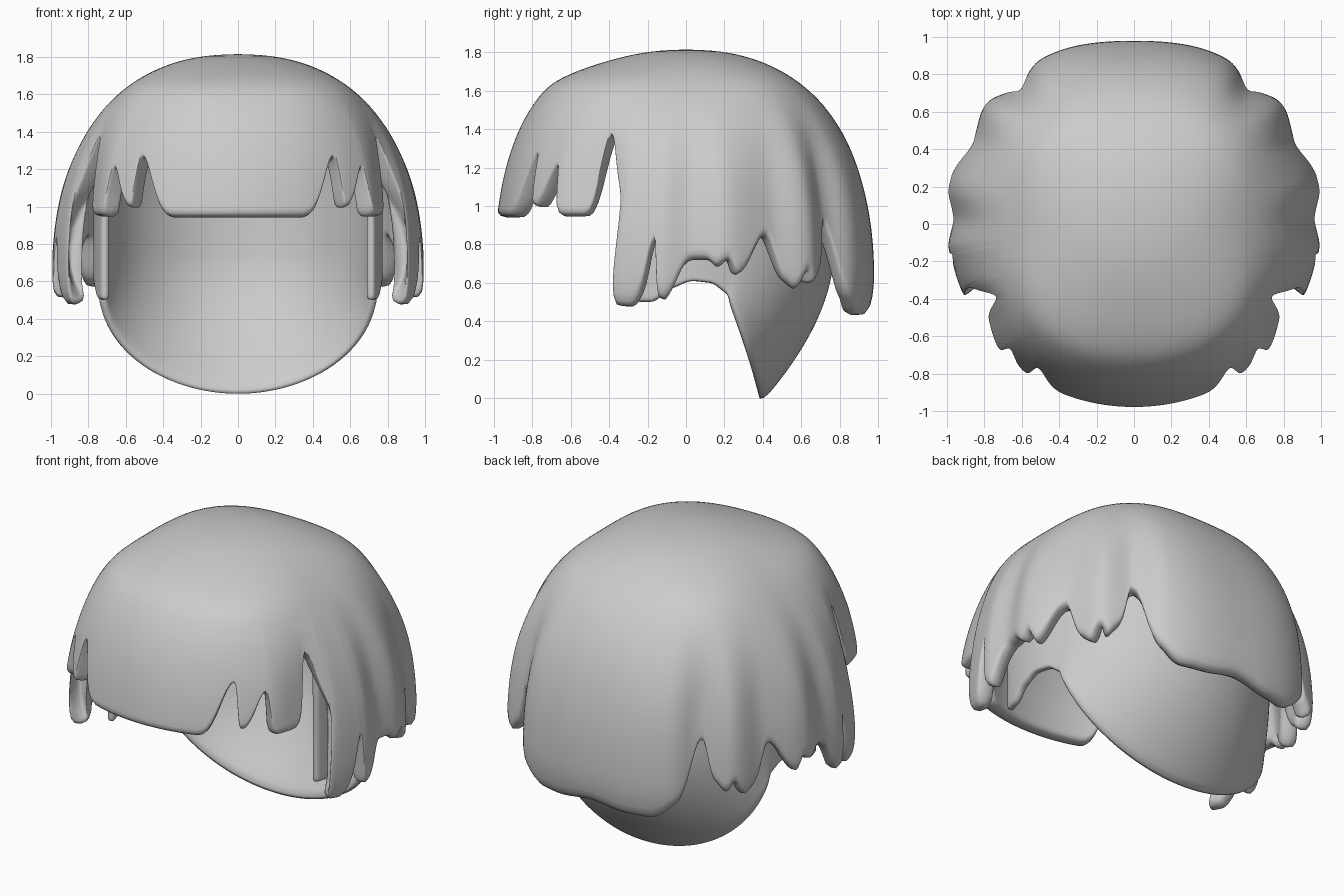
import bpy, bmesh, math
from mathutils import Vector

if "Cube" in bpy.data.objects:
    bpy.data.objects.remove(bpy.data.objects["Cube"])

TOP = 1.815

# hem height of the right half by angle, front to back: fringe, side locks, back locks
HEM = [(0, .945), (23, .945), (34, 1.29), (35.5, 1.0), (37.5, 1.0), (45, 1.23), (47, .95),
       (57.5, .95), (62, 1.41), (69, 1.05), (70.3, .47), (75, .46), (80.5, .85), (81.3, .51),
       (84, .50), (91, .72), (96, .72), (99, .68), (103, .72), (106, .63), (116, .86),
       (121, .61), (125, .56), (129, .66), (132, .59), (136, .66), (139.5, .94),
       (147, .53), (156, .42), (166, .42), (180, .45)]
# bulge of the locks by angle
BULGE = [(0, 1.0), (45, 1.01), (61, .94), (72, .99), (83, 1.0), (91, .97), (102, 1.015),
         (118, .975), (129, 1.02), (140, .96), (150, 1.015), (180, .98)]
# inner cap edge around the ear
EAR = [(70, .50), (77, .50), (84, .57), (92, .61), (100, .60), (107, .54)]


def smooth(t):
    t = min(1, max(0, t))
    return t * t * (3 - 2 * t)


def lookup(table, x):
    """Eased value between table points."""
    for (a, p), (b, q) in zip(table, table[1:]):
        if x <= b:
            return p + (q - p) * smooth((x - a) / (b - a))
    return table[-1][1]


def angles(table, step):
    """Angles that hit every table point, at least three per gap."""
    out = []
    for (a, _), (b, _) in zip(table, table[1:]):
        n = max(3, math.ceil((b - a) / step))
        out += [a + (b - a) * i / n for i in range(n)]
    return out + [table[-1][0]]


def surface(name, cols, thickness, offset, closed, pole=None):
    """Skin columns of points, then thicken and round the result."""
    bm = bmesh.new()
    vs = [[bm.verts.new(p) for p in c] for c in cols]
    top = bm.verts.new(pole) if pole else None
    n = len(vs)
    for i in range(n if closed else n - 1):
        a, b = vs[i], vs[(i + 1) % n]
        if top:
            bm.faces.new((top, a[0], b[0]))
        for k in range(len(a) - 1):
            bm.faces.new((a[k], a[k + 1], b[k + 1], b[k]))
    mesh = bpy.data.meshes.new(name)
    bm.to_mesh(mesh)
    bm.free()
    mesh.polygons.foreach_set("use_smooth", [True] * len(mesh.polygons))
    ob = bpy.data.objects.new(name, mesh)
    bpy.context.collection.objects.link(ob)
    s = ob.modifiers.new("thickness", 'SOLIDIFY')
    s.thickness, s.offset = thickness, offset
    r = ob.modifiers.new("round", 'SUBSURF')
    r.levels = r.render_levels = 1
    return ob


def hair_column(side, ang, upper=10, lower=13):
    hem, rad = lookup(HEM, ang), lookup(BULGE, ang)
    shift = -4 * max(0, 1 - abs(ang - 71) / 6)  # side lock sweeps forward
    # shared rows over the crown, then rows stretched down to the hem
    split = 1.5
    zs = [TOP - (TOP - split) * (k / upper) ** 1.8 for k in range(1, upper + 1)]
    zs += [split + (hem - split) * k / lower for k in range(1, lower + 1)]
    pts = []
    for z in zs:
        h = max(0, (z - .6) / (TOP - .6))
        a = math.radians(ang + shift * smooth((1.1 - z) / .6))
        # fuller at the diagonals and the forehead
        full = .2 * math.sin(2 * a) ** 2 + .32 * max(0, math.cos(a)) ** 2
        p = 1 - full * smooth((TOP - z) / .2)
        r = (1 - h ** 2.3) ** (p / 2.3)
        r *= 1 + (rad - 1) * smooth((1.65 - z) / .6)
        r -= .03 * smooth((.6 - z) / .2)
        pts.append((side * r * math.sin(a), -r * math.cos(a), z))
    return pts


# outer hair shell with fringe, side locks and back locks
half = angles(HEM, 3)
cols = [hair_column(1, a) for a in half]
cols += [hair_column(-1, a) for a in reversed(half[1:-1])]
surface("hair_shell", cols, .10, -1, True, (0, 0, TOP))


def nape_column(side, ang):
    a = math.radians(ang)
    d = Vector((side * math.sin(a), -math.cos(a), 0)) * .75
    if ang <= 107:
        tip = d + Vector((0, 0, lookup(EAR, ang)))
    else:  # rounded U-shaped lower edge
        t = (180 - ang) / 73
        u = t * math.pi / 2
        tip = Vector((side * .73 * math.sin(u), .38 - .17 * t * t, -.005 + .545 * (1 - math.cos(u))))
    start = d + Vector((0, 0, .78))
    ctrl = d + Vector((0, 0, tip.z + (.78 - tip.z) * .54))
    pts = [d * .96 + Vector((0, 0, 1.4)), d + Vector((0, 0, 1.2)), d + Vector((0, 0, 1.0))]
    for k in range(11):
        t = k / 10
        pts.append(start * (1 - t) ** 2 + ctrl * 2 * t * (1 - t) + tip * t * t)
    return pts


# inner cap and nape panel
half = angles(EAR + [(180, 0)], 4)
cols = [nape_column(1, a) for a in half]
cols += [nape_column(-1, a) for a in reversed(half[:-1])]
surface("nape_panel", cols, .045, 0, False)
